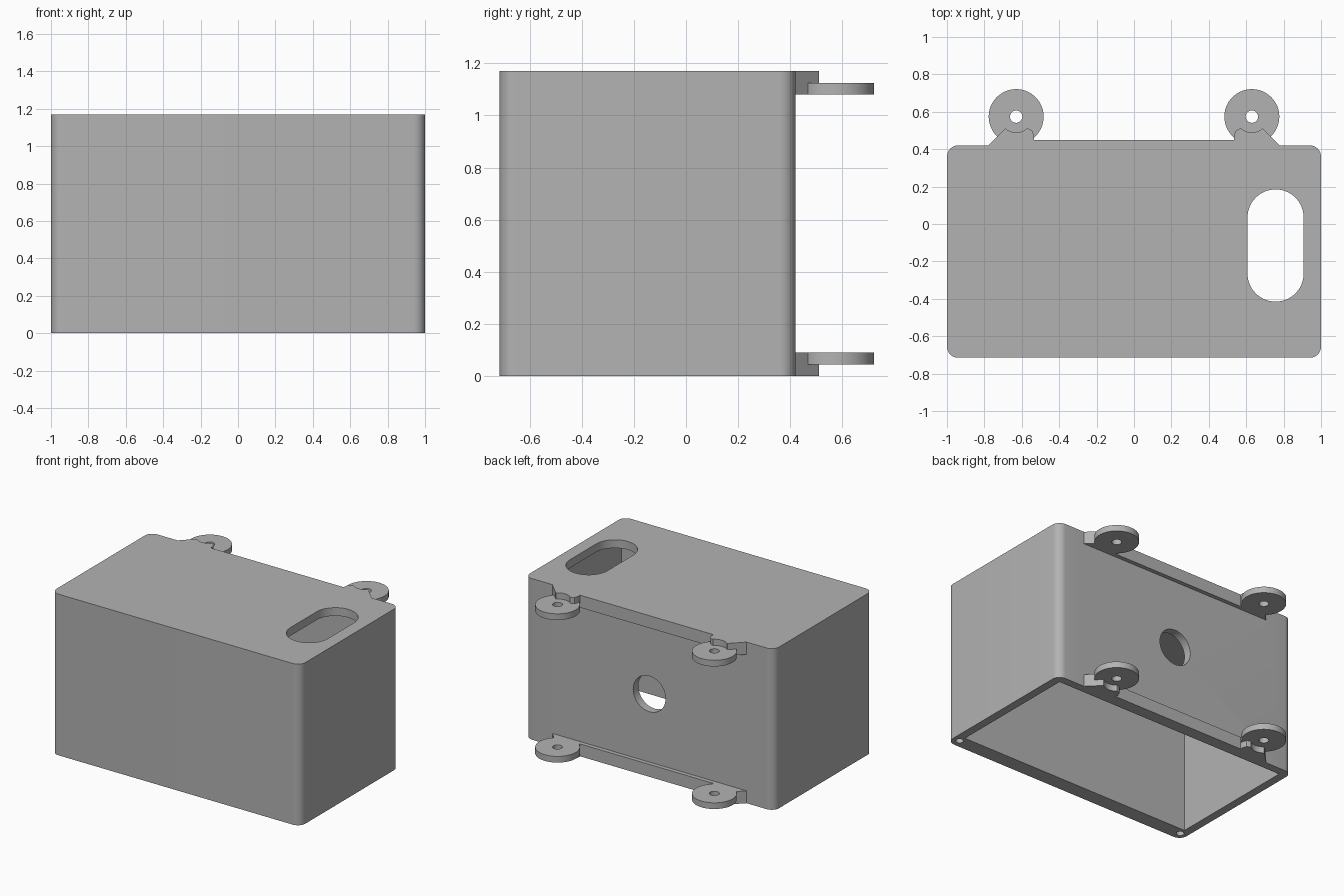
import bpy
import bmesh
import math
from mathutils import Matrix

if "Cube" in bpy.data.objects:
    bpy.data.objects.remove(bpy.data.objects["Cube"], do_unlink=True)

HEIGHT, FRONT, BACK = 1.17, -0.715, 0.42
TAB_X, TAB_Y = 0.63, 0.574

gray = bpy.data.materials.new("plain gray")
gray.use_nodes = True
color = (0.45, 0.45, 0.45, 1)
gray.diffuse_color = color
gray.node_tree.nodes["Principled BSDF"].inputs["Base Color"].default_value = color


def prism(name, outline, z0, z1):
    """Extrude a closed outline between two heights."""
    bm = bmesh.new()
    face = bm.faces.new([bm.verts.new((x, y, z0)) for x, y in outline])
    side = bmesh.ops.extrude_face_region(bm, geom=[face])["geom"]
    verts = [v for v in side if isinstance(v, bmesh.types.BMVert)]
    bmesh.ops.translate(bm, verts=verts, vec=(0, 0, z1 - z0))
    bmesh.ops.recalc_face_normals(bm, faces=bm.faces)
    mesh = bpy.data.meshes.new(name)
    bm.to_mesh(mesh)
    bm.free()
    mesh.materials.append(gray)
    obj = bpy.data.objects.new(name, mesh)
    bpy.context.collection.objects.link(obj)
    return obj


def rounded(x0, x1, y0, y1, r, steps=10):
    """Outline of a rectangle with round corners."""
    corners = [(x1 - r, y1 - r), (x0 + r, y1 - r), (x0 + r, y0 + r), (x1 - r, y0 + r)]
    points = []
    for i, (cx, cy) in enumerate(corners):
        for s in range(steps + 1):
            a = math.pi / 2 * (i + s / steps)
            points.append((cx + r * math.cos(a), cy + r * math.sin(a)))
    return points


def circle(x, y, r, sides=48):
    angles = [math.tau * i / sides for i in range(sides)]
    return [(x + r * math.cos(a), y + r * math.sin(a)) for a in angles]


def combine(target, other, operation):
    """Apply a boolean and discard the second shape."""
    mod = target.modifiers.new("join", "BOOLEAN")
    mod.operation, mod.solver, mod.object = operation, "EXACT", other
    bpy.context.view_layer.objects.active = target
    bpy.ops.object.modifier_apply(modifier=mod.name)
    bpy.data.objects.remove(other, do_unlink=True)


# Shell with rounded upright corners
box = prism("mounting_box", rounded(-1, 1, FRONT, BACK, 0.06), 0, HEIGHT)

# Mounting rails with round tabs, mirrored top to bottom
half = [(0.535, 0.45), (0.535, 0.475), (0.545, 0.5), (0.565, 0.51), (0.69, 0.51), (0.78, BACK), (0.78, 0.39)]
outline = half + [(-x, y) for x, y in reversed(half)]


def span(upper, a, b):
    """Heights measured inward from the top or bottom edge."""
    return (HEIGHT - b, HEIGHT - a) if upper else (a, b)


for upper in (True, False):
    rail = prism("rail", outline, *span(upper, 0, 0.09))
    for x in (-TAB_X, TAB_X):
        relief = prism("relief", circle(x, TAB_Y, 0.085), *span(upper, -0.05, 0.045))
        combine(rail, relief, "DIFFERENCE")
        tab = prism("tab", circle(x, TAB_Y, 0.147, 64), *span(upper, 0.045, 0.09))
        combine(tab, prism("tab_hole", circle(x, TAB_Y, 0.033, 32), -1, 2), "DIFFERENCE")
        combine(rail, tab, "UNION")
    combine(box, rail, "UNION")

# Inner cavity, open below
cavity = [(-0.94, FRONT + 0.11), (0.94, FRONT + 0.11), (0.94, BACK - 0.06), (-0.94, BACK - 0.06)]
combine(box, prism("cavity", cavity, -0.2, HEIGHT - 0.06), "DIFFERENCE")

# Long slot in the lid
slot = rounded(0.607, 0.907, -0.415, 0.185, 0.1499, 14)
combine(box, prism("slot", slot, HEIGHT - 0.2, HEIGHT + 0.2), "DIFFERENCE")

# Cable hole in the back wall
cable = prism("cable_hole", circle(0, 0, 0.13), -0.15, 0.15)
cable.data.transform(Matrix.Translation((0, BACK, HEIGHT / 2)) @ Matrix.Rotation(math.pi / 2, 4, "X"))
combine(box, cable, "DIFFERENCE")

# Screw holes in the front corners of the lower rim
for x in (-0.945, 0.945):
    screw = prism("screw_hole", circle(x, FRONT + 0.06, 0.026, 24), -0.1, 0.2)
    combine(box, screw, "DIFFERENCE")

bpy.ops.object.select_all(action="DESELECT")
box.select_set(True)
bpy.context.view_layer.objects.active = box
bpy.ops.object.shade_smooth_by_angle(angle=math.radians(30))
